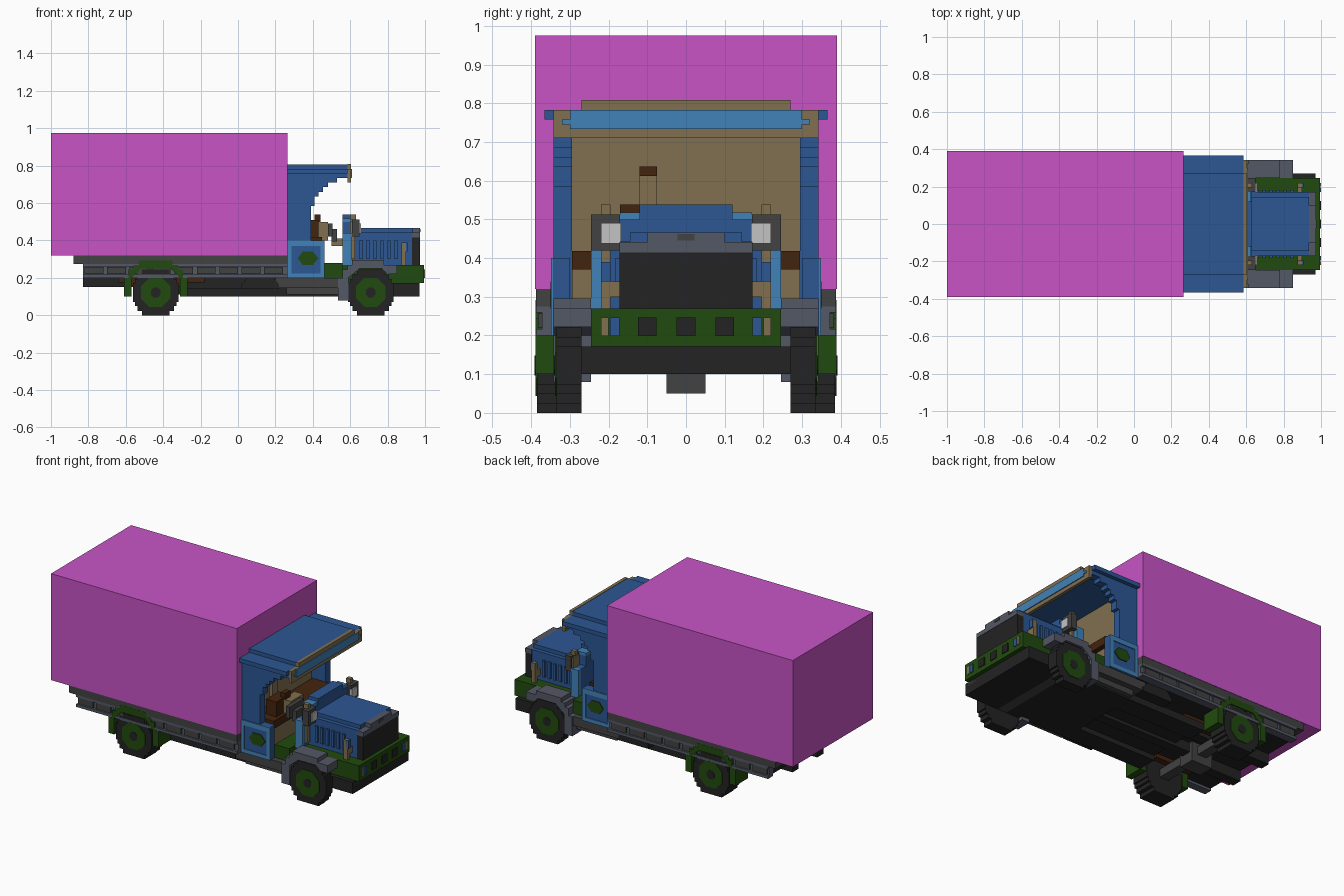
import bpy, bmesh, math

cube = bpy.data.objects.get("Cube")
if cube:
    bpy.data.objects.remove(cube, do_unlink=True)


def material(name, rgb):
    lin = [((c / 255 + 0.055) / 1.055) ** 2.4 for c in rgb] + [1.0]
    m = bpy.data.materials.new(name)
    m.use_nodes = True
    m.diffuse_color = lin
    m.node_tree.nodes["Principled BSDF"].inputs["Base Color"].default_value = lin
    return m


MAGENTA = material("magenta", (200, 84, 198))
BLUE = material("blue", (44, 87, 148))
SKY = material("light blue", (66, 130, 184))
TAN = material("tan", (128, 112, 80))
GREEN = material("dark green", (33, 74, 14))
BLACK = material("black", (35, 35, 35))
GRAY = material("dark gray", (66, 66, 66))
SLATE = material("slate gray", (84, 88, 102))
BROWN = material("brown", (68, 35, 14))
WHITE = material("pale gray", (195, 195, 195))


def finish(name, bm, mat):
    bmesh.ops.recalc_face_normals(bm, faces=bm.faces)
    me = bpy.data.meshes.new(name)
    bm.to_mesh(me)
    bm.free()
    me.materials.append(mat)
    ob = bpy.data.objects.new(name, me)
    bpy.context.collection.objects.link(ob)
    return ob


def part(name, mat, boxes, mirror=False):
    """Boxes given as x0, x1, y0, y1, z0, z1; mirror repeats them across y = 0."""
    bm = bmesh.new()
    if mirror:
        boxes = boxes + [(a, b, -d, -c, e, f) for a, b, c, d, e, f in boxes]
    for x0, x1, y0, y1, z0, z1 in boxes:
        vs = bmesh.ops.create_cube(bm, size=1)["verts"]
        for v in vs:
            v.co = (x0 if v.co.x < 0 else x1, y0 if v.co.y < 0 else y1, z0 if v.co.z < 0 else z1)
    return finish(name, bm, mat)


def prism(name, mat, pts, y0, y1):
    """Extrude an x-z outline along y, on both sides of the truck."""
    bm = bmesh.new()
    for a, b in ((y0, y1), (-y1, -y0)):
        f = bm.faces.new([bm.verts.new((x, a, z)) for x, z in pts])
        ext = bmesh.ops.extrude_face_region(bm, geom=[f], use_keep_orig=True)["geom"]
        for v in ext:
            if isinstance(v, bmesh.types.BMVert):
                v.co.y = b
    return finish(name, bm, mat)


def ngon(cx, cz, r, n):
    return [(cx + r * math.cos((i + .5) * 2 * math.pi / n), cz + r * math.sin((i + .5) * 2 * math.pi / n))
            for i in range(n)]


def stepped_disc(cx, cz):
    q = [(.122, .0), (.122, .05), (.112, .05), (.112, .073), (.098, .073), (.098, .098), (.073, .098), (.073, .122)]
    half = q[1:] + [(-x, z) for x, z in reversed(q[1:])]
    return [(cx + x, cz + z) for x, z in half + [(x, -z) for x, z in reversed(half)]]


# Wheels with coloured rims
for label, cx, y0, y1 in (("rear", -.44, .27, .385), ("front", .71, .27, .335)):
    prism(label + "_tires", BLACK, stepped_disc(cx, .122), y0, y1)
    prism(label + "_rims", GREEN, ngon(cx, .122, .085, 8), y1 - .01, y1 + .004)
    prism(label + "_hubs", BLACK, ngon(cx, .122, .028, 8), y1, y1 + .006)
    part(label + "_axle", GRAY, [(cx - .03, cx + .03, -y0, y0, .1, .15)])
part("differential", GRAY, [(-.51, -.37, -.05, .05, .05, .17)])

# Cargo box and bed
part("cargo_box", MAGENTA, [(-1, .265, -.39, .39, .32, .975)])
part("bed_floor", GRAY, [(-.88, .265, -.388, .388, .275, .32)])
part("bed_frame", BLACK, [(-.83, .265, -.34, .34, .215, .275)])
rail = [(-.83, .265, .34, .372, .2, .275), (-.83, .265, .372, .388, .2, .217), (-.83, .265, .372, .388, .26, .275)]
part("bed_rails", SLATE, rail, True)
part("rail_panels", GRAY, [(-.82 + i * .12, -.72 + i * .12, .37, .382, .22, .257) for i in range(9)], True)

# Chassis, tank and leaf springs
part("chassis_beams", BLACK, [(-.83, .27, .09, .15, .15, .22), (-.27, .27, .15, .27, .1, .145)], True)
part("drive_shaft", BLACK, [(-.4, .3, -.03, .03, .11, .17), (-.27, .27, -.15, .15, .13, .16)])
part("front_underframe", BLACK, [(.26, .97, -.27, .27, .1, .172)])
part("side_steps", GRAY, [(.2, .56, .25, .335, .145, .2), (.26, .54, .25, .3, .11, .15)], True)
prism("fuel_tanks", BLACK, [(.02, .14), (.02, .165), (.05, .2), (.19, .2), (.22, .165), (.22, .14)], .24, .34)
springs = [(-.64, -.55, .18, .22, .175, .2), (-.57, -.31, .18, .22, .15, .178), (-.33, -.18, .18, .22, .175, .2)]
part("leaf_springs", BROWN, springs, True)

# Rear fenders wrap the wheels in steps
arch = [(-.61, .1), (-.61, .2), (-.585, .2), (-.585, .245), (-.56, .245), (-.56, .27), (-.53, .27), (-.53, .292),
        (-.35, .292), (-.35, .27), (-.32, .27), (-.32, .245), (-.295, .245), (-.295, .2), (-.27, .2), (-.27, .1),
        (-.31, .1), (-.31, .2), (-.36, .25), (-.52, .25), (-.57, .2), (-.57, .1)]
prism("rear_fenders", GREEN, arch, .27, .389)

# Front fenders
guard = [(.535, .08), (.535, .2), (.56, .2), (.56, .245), (.585, .245), (.585, .27), (.61, .27), (.61, .295),
         (.78, .295), (.78, .27), (.85, .27), (.85, .222), (.795, .222), (.77, .25), (.65, .25), (.59, .2), (.59, .08)]
prism("front_fenders", SLATE, guard, .245, .342)

# Green front body and bumper with details
part("front_body", GREEN, [(.46, .9, -.245, .245, .172, .27), (.46, .56, -.3, .3, .2, .28)])
part("bumper", GREEN, [(.85, .995, -.245, .245, .172, .27)])
part("bumper_holes", BLACK, [(.99, 1, y - .024, y + .024, .198, .246) for y in (-.1, 0, .1)])
part("bumper_blue_lights", BLUE, [(.99, 1, .172, .196, .198, .246)], True)
part("bumper_tan_lights", TAN, [(.99, .999, .2, .22, .198, .246)], True)
part("tow_hooks", GRAY, [(.9, .97, .17, .245, .15, .172)], True)

# Hood, grille and louvers
part("hood", BLUE, [(.56, .935, -.17, .17, .27, .443), (.56, .935, -.145, .145, .443, .466)])
part("grille", BLACK, [(.93, .972, -.172, .172, .27, .415)])
part("grille_cap", SLATE, [(.93, .974, -.172, .172, .415, .442), (.93, .974, -.1, .1, .442, .466)])
part("grille_badge_plate", GRAY, [(.972, .977, -.022, .022, .445, .462)])
part("hood_louvers", BLUE, [(.65 + i * .037, .667 + i * .037, .168, .182, .3, .4) for i in range(6)], True)
posts = [(.873, .898, .195, .22, .27, .39), (.873, .898, .17, .195, .3, .34)]
part("marker_posts", TAN, posts, True)
part("marker_lamps", BLUE, [(.89, .905, .195, .22, .34, .39)], True)

# Cowl and headlamps
part("cowl", BLUE, [(.56, .63, -.12, .12, .27, .538), (.56, .63, -.17, .17, .27, .5), (.56, .6, -.22, .22, .27, .44)])
part("cowl_trim", SKY, [(.56, .61, .22, .245, .27, .44), (.56, .625, .12, .17, .5, .518)], True)
part("cowl_brackets", TAN, [(.6, .625, .195, .22, .3, .42), (.6, .63, .195, .22, .51, .538)], True)
part("headlamp_housings", GRAY, [(.61, .65, .17, .245, .42, .512)], True)
part("headlamp_backs", TAN, [(.6, .612, .18, .235, .43, .505)], True)
part("headlamp_lenses", WHITE, [(.645, .658, .168, .22, .437, .49)], True)

# Cab shell: stepped side walls, back and roof
side = [(.265, .2), (.39, .2), (.39, .585), (.41, .585), (.41, .635), (.43, .635), (.43, .66), (.455, .66),
        (.455, .685), (.48, .685), (.48, .71), (.53, .71), (.53, .735), (.585, .735), (.585, .765), (.265, .765)]
prism("cab_sides", BLUE, side, .295, .342)
part("cab_back", BLUE, [(.265, .28, -.342, .342, .2, .765)])
part("cab_back_lining", TAN, [(.28, .295, -.295, .295, .2, .76)])
part("roof", BLUE, [(.265, .585, -.366, .366, .758, .783), (.265, .585, -.27, .27, .783, .806)])
visor = [(.585, .605, -.342, .342, .71, .783), (.585, .605, -.27, .27, .783, .808)]
part("roof_visor", TAN, visor)
part("visor_stripe", SKY, [(.604, .61, -.32, .32, .745, .758), (.604, .61, -.3, .3, .733, .783)])

# Doors with plain green plates
part("doors", BLUE, [(.265, .46, .3, .344, .2, .4)], True)
trim = [(.265, .462, .343, .349, .37, .4), (.265, .462, .343, .349, .2, .224),
        (.265, .285, .343, .349, .224, .37), (.44, .462, .343, .349, .224, .37)]
part("door_trim", SKY, trim, True)
prism("door_plates", GREEN, [(.32, .305), (.345, .34), (.4, .34), (.43, .305), (.4, .27), (.345, .27)], .343, .35)

# Interior: floor, seats, steering and lever
part("cab_floor", TAN, [(.295, .56, -.295, .295, .2, .225), (.3, .42, -.295, .295, .225, .37)])
part("bench_seat", BROWN, [(.3, .45, -.295, .295, .37, .418)])
part("seat_backs", BROWN, [(.36, .43, -.24, -.12, .418, .51)])
part("seat_blocks", TAN, [(.42, .48, -.17, -.05, .4, .5)])
part("steering_wheel", GRAY, [(.48, .505, -.22, -.08, .42, .49), (.5, .53, -.19, -.11, .395, .46)])
part("steering_column", TAN, [(.5, .57, -.16, -.14, .37, .41)])
part("lever", TAN, [(.3, .32, -.12, -.075, .4, .612)])
part("lever_top", BROWN, [(.3, .325, -.12, -.075, .612, .636), (.41, .44, -.17, -.12, .5, .538)])
